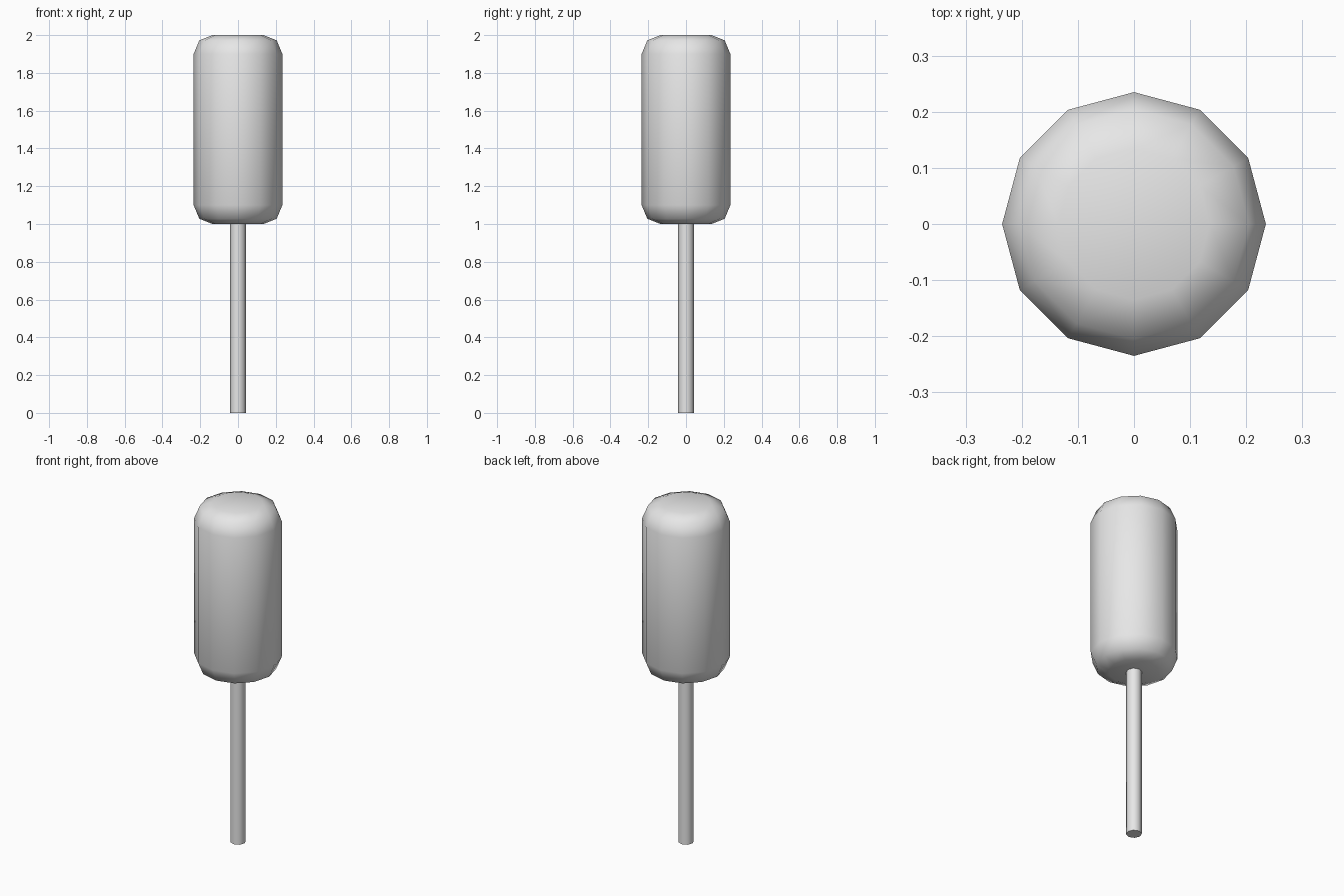
import bpy
from math import cos, sin, tau, radians

cube = bpy.data.objects.get("Cube")
if cube:
    bpy.data.objects.remove(cube, do_unlink=True)

grey = bpy.data.materials.new("light_grey")
grey.use_nodes = True
colour = (0.8, 0.8, 0.8, 1)
grey.diffuse_color = colour
grey.node_tree.nodes["Principled BSDF"].inputs["Base Color"].default_value = colour


def lathe(name, profile, sides, smooth_angle):
    """Closed, capped solid of revolution from (radius, height) rings."""
    verts = [(r * cos(tau * i / sides), r * sin(tau * i / sides), z)
             for r, z in profile for i in range(sides)]
    faces = [tuple(reversed(range(sides))),
             tuple(range(len(verts) - sides, len(verts)))]
    for k in range(len(profile) - 1):
        a, b = k * sides, (k + 1) * sides
        for i in range(sides):
            j = (i + 1) % sides
            faces.append((a + i, a + j, b + j, b + i))
    mesh = bpy.data.meshes.new(name)
    mesh.from_pydata(verts, [], faces)
    mesh.materials.append(grey)
    obj = bpy.data.objects.new(name, mesh)
    bpy.context.collection.objects.link(obj)
    bpy.ops.object.select_all(action="DESELECT")
    obj.select_set(True)
    bpy.context.view_layer.objects.active = obj
    bpy.ops.object.shade_smooth_by_angle(angle=radians(smooth_angle))
    return obj


# Rounded twelve-sided head, its lower half profile mirrored to the top
lower = [(0.135, 1.0), (0.205, 1.028), (0.235, 1.1)]
upper = [(r, 3.0 - z) for r, z in reversed(lower)]
lathe("head", lower + upper, 12, 60)

# Thin eight-sided stick
lathe("stick", [(0.042, 0.0), (0.042, 1.0)], 8, 60)
